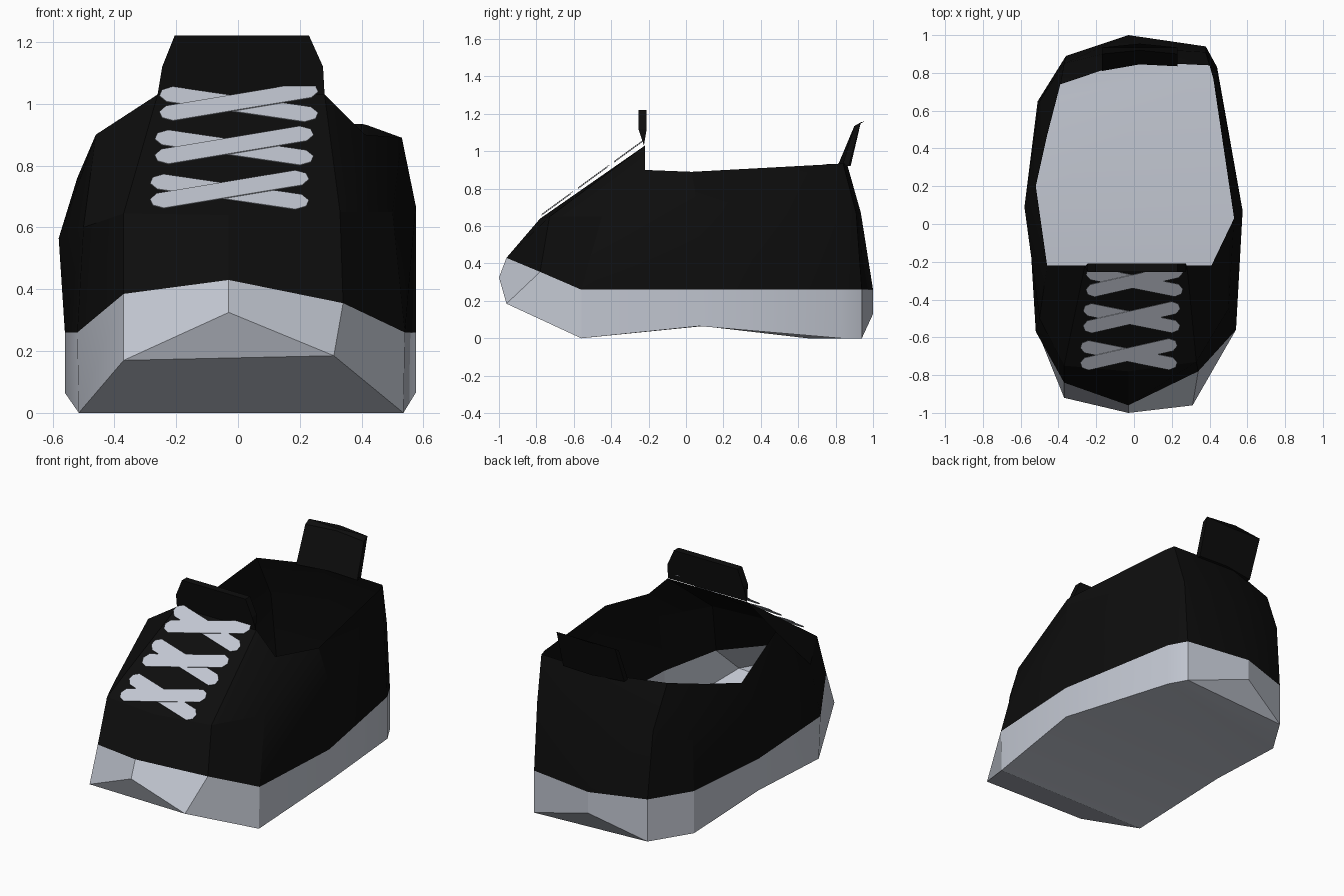
import bpy
import math
from mathutils import Vector

default_cube = bpy.data.objects.get("Cube")
if default_cube:
    bpy.data.objects.remove(default_cube, do_unlink=True)


def make_material(name, colour):
    material = bpy.data.materials.new(name)
    material.use_nodes = True
    rgba = (*colour, 1)
    material.diffuse_color = rgba
    shader = next(n for n in material.node_tree.nodes if n.type == "BSDF_PRINCIPLED")
    shader.inputs["Base Color"].default_value = rgba
    shader.inputs["Roughness"].default_value = 0.8
    return material


black_fabric = make_material("black fabric", (0.004, 0.004, 0.004))
pale_rubber = make_material("pale grey rubber", (0.54, 0.57, 0.64))


def make_object(name, vertices, faces, material):
    mesh = bpy.data.meshes.new(name)
    mesh.from_pydata(vertices, [], faces)
    mesh.materials.append(material)
    mesh.update()
    part = bpy.data.objects.new(name, mesh)
    bpy.context.collection.objects.link(part)
    return part


def smooth_part(part, degrees):
    bpy.ops.object.select_all(action="DESELECT")
    part.select_set(True)
    bpy.context.view_layer.objects.active = part
    bpy.ops.object.shade_smooth_by_angle(angle=math.radians(degrees))


def wall_faces(ring_count, ring_size):
    """Quads joining stacked closed rings, facing outward."""
    faces = []
    for ring in range(ring_count - 1):
        low, high = ring * ring_size, (ring + 1) * ring_size
        for i in range(ring_size):
            j = (i + 1) % ring_size
            faces.append((low + i, low + j, high + j, high + i))
    return faces


def prism(name, front_points, back_points, material):
    """Solid between two matching outlines."""
    size = len(front_points)
    faces = wall_faces(2, size)
    faces += [tuple(reversed(range(size))), tuple(range(size, 2 * size))]
    return make_object(name, front_points + back_points, faces, material)


# Rings run from the toe centre round the left side, heel and right side
sole_bottom = [
    (-.03, -1, .325), (.31, -.96, .185), (.535, -.56, 0), (.575, .07, .065),
    (.44, .83, 0), (.38, .94, 0), (-.03, 1, .13), (-.36, .89, 0),
    (-.51, .65, 0), (-.56, .09, .065), (-.515, -.56, 0), (-.37, -.92, .17),
]
sole_top = [
    (-.03, -.96, .43), (.34, -.78, .355), (.54, -.56, .26), (.575, .07, .26),
    (.44, .83, .26), (.38, .94, .26), (-.03, 1, .26), (-.36, .89, .26),
    (-.51, .65, .26), (-.56, .09, .26), (-.52, -.57, .26), (-.37, -.84, .385),
]
upper_middle = [
    (-.03, -.78, .64), (.33, -.73, .65), (.5, -.45, .65), (.575, .07, .67),
    (.44, .8, .67), (.38, .91, .67), (-.03, .935, .67), (-.37, .85, .67),
    (-.5, .65, .62), (-.58, .09, .565), (-.5, -.5, .6), (-.37, -.75, .645),
]
collar = [
    (.01, -.22, 1.03), (.28, -.22, 1.03), (.41, -.22, .9), (.53, .03, .89),
    (.42, .77, .93), (.4, .84, .935), (-.03, .86, .935), (-.39, .74, .93),
    (-.46, .47, .84), (-.52, .2, .76), (-.46, -.22, .9), (-.26, -.22, 1.03),
]
ring_size = len(collar)

# Sole: open tray with a faceted underside
underside = [(11, 1, 0), (11, 10, 2, 1), (10, 9, 3, 2),
             (9, 8, 4, 3), (8, 7, 5, 4), (7, 6, 5)]
sole = make_object("sole", sole_bottom + sole_top,
                   wall_faces(2, ring_size) + underside, pale_rubber)
smooth_part(sole, 25)

# Upper: thin shell from the sole to the collar
upper = make_object("upper", sole_top + upper_middle + collar,
                    wall_faces(3, ring_size), black_fabric)
smooth_part(upper, 25)

# Tongue: tapered flap above the instep, pinched at its base
tongue_outline = [(-.26, 1.03), (.28, 1.03), (.275, 1.12),
                  (.23, 1.22), (-.205, 1.22), (-.245, 1.12)]


def tongue_side(depth):
    base = min(z for x, z in tongue_outline)
    return [(x, -.225 if z == base else depth, z) for x, z in tongue_outline]


prism("tongue", tongue_side(-.255), tongue_side(-.21), black_fabric)

# Heel tab: leaning pull flap with a bowed back
tab_outline = [(-.17, .81, .92), (.03, .845, .92), (.23, .835, .92),
               (.23, .9, 1.135), (.03, .92, 1.14), (-.17, .9, 1.135)]
tab_back = [(x, y + .035, z + (.02 if z > 1 else 0)) for x, y, z in tab_outline]
prism("heel_tab", tab_outline, tab_back, black_fabric)

# Laces: three crossed pairs of flat straps lying on the instep
instep_slope = .73
instep_up = Vector((0, 1, instep_slope)).normalized()
instep_normal = Vector((0, -instep_slope, 1)).normalized()


def on_instep(x, z, lift):
    y = (z - .655) / instep_slope - .77
    return Vector((x, y, z)) + instep_normal * lift


def make_lace(name, start, end, lift):
    """Flat strap with clipped ends between two instep points."""
    a, b = on_instep(*start, lift), on_instep(*end, lift)
    along = (b - a).normalized()
    across = instep_normal.cross(along)
    half, clip = .042, .03
    outline = []
    for tip, direction in ((a, -along), (b, along)):
        side = across if direction == -along else -across
        outline += [tip + side * half - direction * clip,
                    tip + side * half * .4,
                    tip - side * half * .4,
                    tip - side * half - direction * clip]
    raised = [p + instep_normal * .003 for p in outline]
    prism(name, outline, raised, pale_rubber)


for row, (height, shift) in enumerate(((1, 0), (.86, -.015), (.717, -.03))):
    left, right = shift - .25, shift + .255
    make_lace(f"lace_under_{row}", (left, height + .032),
              (right, height - .042), .002)
    make_lace(f"lace_over_{row}", (left, height - .042),
              (right, height + .042), .006)
